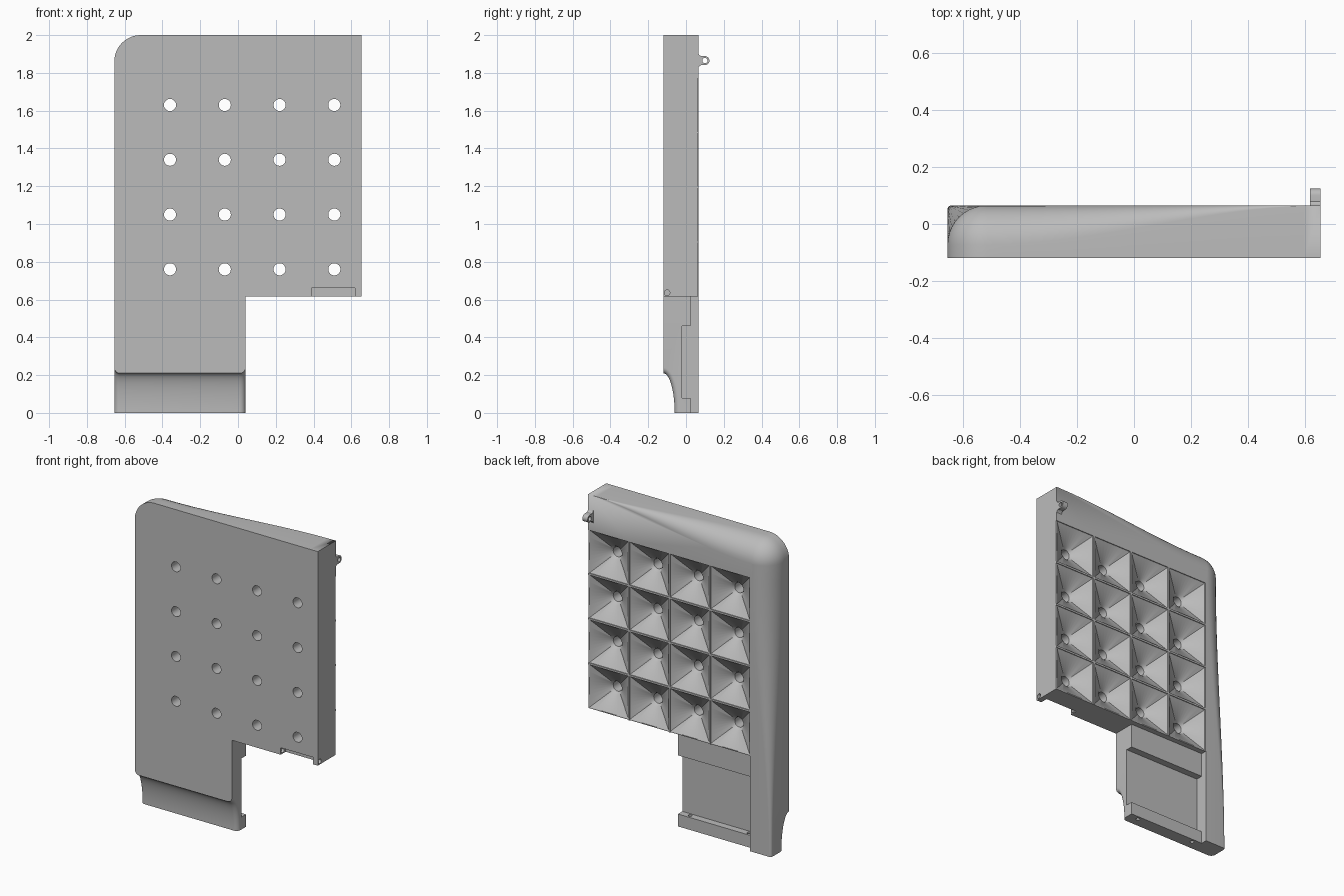
import bpy, bmesh
from math import sin, cos, pi, radians, sqrt

if "Cube" in bpy.data.objects:
    bpy.data.objects.remove(bpy.data.objects["Cube"])

grey = bpy.data.materials.new("light_grey_plastic")
grey.use_nodes = True
COLOUR = (0.5, 0.5, 0.5, 1)
grey.diffuse_color = COLOUR
grey.node_tree.nodes["Principled BSDF"].inputs["Base Color"].default_value = COLOUR

FRONT, BACK = -0.12, 0.065
SIDE, TOP, STEP_X, STEP_Z = 0.655, 2.0, 0.04, 0.615
CORNER = 0.14
PITCH = 0.29


def loft(bm, rings):
    """Skin closed rings of equal length and cap both ends."""
    loops = [[bm.verts.new(p) for p in ring] for ring in rings]
    n = len(rings[0])
    for a, b in zip(loops, loops[1:]):
        for i in range(n):
            j = (i + 1) % n
            bm.faces.new((a[i], a[j], b[j], b[i]))
    bm.faces.new(loops[0])
    bm.faces.new(loops[-1])


def make(name, solids):
    bm = bmesh.new()
    for rings in solids:
        loft(bm, rings)
    bmesh.ops.remove_doubles(bm, verts=bm.verts, dist=1e-5)
    bmesh.ops.recalc_face_normals(bm, faces=bm.faces)
    mesh = bpy.data.meshes.new(name)
    bm.to_mesh(mesh)
    bm.free()
    mesh.materials.append(grey)
    ob = bpy.data.objects.new(name, mesh)
    bpy.context.collection.objects.link(ob)
    return ob


def box(x0, x1, y0, y1, z0, z1):
    return [[(x, y0, z0), (x, y1, z0), (x, y1, z1), (x, y0, z1)] for x in (x0, x1)]


def rod_x(x0, x1, y, z, r, n=24):
    return [[(x, y + r * cos(2 * pi * i / n), z + r * sin(2 * pi * i / n))
             for i in range(n)] for x in (x0, x1)]


def rod_z(x, y, z0, z1, r, n=16):
    return [[(x + r * cos(2 * pi * i / n), y + r * sin(2 * pi * i / n), z)
             for i in range(n)] for z in (z0, z1)]


def select(ob):
    bpy.ops.object.select_all(action='DESELECT')
    ob.select_set(True)
    bpy.context.view_layer.objects.active = ob


def cut(target, name, solids):
    cutter = make(name, solids)
    cutter.hide_render = True
    mod = target.modifiers.new(name, 'BOOLEAN')
    mod.operation, mod.solver, mod.object = 'DIFFERENCE', 'EXACT', cutter
    select(target)
    bpy.ops.object.modifier_apply(modifier=name)
    bpy.data.objects.remove(cutter)


# Outline columns: x, z, inward direction, back edge rounding
def ease(t):
    return t * t * (3 - 2 * t)


BIG, SMALL = 0.138, 0.015
columns = []
for i in range(16):
    t = i / 16
    columns.append((-SIDE, t * (TOP - CORNER), 1, 0, SMALL + (BIG - SMALL) * ease(t)))
for i in range(13):
    a = i / 12 * pi / 2
    columns.append((-SIDE + CORNER * (1 - cos(a)), TOP - CORNER * (1 - sin(a)),
                    cos(a), -sin(a), BIG))
for i in range(1, 21):
    t = i / 20
    columns.append((-SIDE + CORNER + t * (2 * SIDE - CORNER), TOP, 0, -1, BIG * ease(1 - t)))
columns += [(SIDE, STEP_Z, 0, 0, 0), (STEP_X, STEP_Z, 0, 0, 0), (STEP_X, 0, 0, 0, 0)]

# Main shell, its back edge rounded most at the outer top corner
levels = [[(x, FRONT, z) for x, z, _, _, _ in columns]]
for k in range(11):
    a = k / 10 * pi / 2
    levels.append([(x + dx * r * (1 - cos(a)), BACK - r * (1 - sin(a)), z + dz * r * (1 - cos(a)))
                   for x, z, dx, dz, r in columns])
shell = make("case_shell", [levels])

# Square funnels that narrow to round through holes
N = 32


def funnel(col, row):
    cx, cz = SIDE - PITCH * (col + 0.5), STEP_Z + PITCH * (row + 0.5)
    half = PITCH / 2 - 0.006

    def square(y, open_edges):
        ring = []
        for i in range(N):
            c, s = cos(2 * pi * i / N), sin(2 * pi * i / N)
            m = half / max(abs(c), abs(s))
            x, z = cx + c * m, cz + s * m
            if open_edges and col == 0 and c * m > half - 1e-4:
                x += 0.03
            if open_edges and row == 0 and -s * m > half - 1e-4:
                z -= 0.03
            ring.append((x, y, z))
        return ring

    def circle(y, r):
        return [(cx + r * cos(2 * pi * i / N), y, cz + r * sin(2 * pi * i / N)) for i in range(N)]

    rim = BACK - 0.005
    return [square(BACK + 0.02, True), square(rim, True), square(rim, False),
            circle(-0.01, 0.046), circle(-0.03, 0.032), circle(FRONT - 0.02, 0.032)]


cut(shell, "funnel_cutter", [funnel(c, r) for c in range(4) for r in range(4)])

# Stepped compartment on the back of the lower part
INNER = SIDE - 4 * PITCH
cut(shell, "cover_recess_cutter", [box(INNER, 0.1, 0.025, 0.1, -0.1, STEP_Z)])
cut(shell, "compartment_cutter", [box(INNER, 0.1, -0.02, 0.1, 0.08, 0.46)])

# Concave scoop across the front of the foot, wrapping round its side edges
ROUND = 0.03


def scoop(x):
    e = min(max(min(x + SIDE, STEP_X - x), 0), ROUND)
    d = ROUND - sqrt(max(ROUND ** 2 - (ROUND - e) ** 2, 0))
    ring = [(x, -0.3, -0.1), (x, FRONT + 0.06 + d, -0.1)]
    for i in range(17):
        a = i / 16 * pi / 2
        ring.append((x, FRONT + (0.06 + d) * cos(a), (0.21 + d) * sin(a)))
    return ring + [(x, -0.3, 0.21 + d)]


edge = [ROUND * (1 - cos(i / 8 * pi / 2)) for i in range(9)]
stations = [-SIDE - 0.02] + [-SIDE + e for e in edge]
stations += [STEP_X - e for e in reversed(edge)] + [STEP_X + 0.02]
cut(shell, "foot_scoop_cutter", [[scoop(x) for x in stations]])

# Hinge notch, pin hole and foot holes
cut(shell, "hinge_notch_cutter", [box(0.39, 0.62, -0.2, -0.07, 0.5, 0.66)])
cut(shell, "hinge_pin_cutter", [rod_x(0.34, 0.7, -0.1, 0.636, 0.015)])
cut(shell, "foot_hole_cutter", [rod_z(x, 0.0, -0.05, 0.1, 0.012) for x in (-0.03, -0.45)])

# Small eyelet on the back near the top
EY, EZ, ER = 0.1, 1.865, 0.024
half_profile = [(BACK - 0.01, 0.042), (BACK, 0.04), (BACK + 0.005, 0.03), (BACK + 0.014, 0.024)]
profile = [(y, EZ - h) for y, h in half_profile]
profile += [(EY + ER * cos(a), EZ + ER * sin(a))
            for a in (radians(-90 + 10 * i) for i in range(19))]
profile += [(y, EZ + h) for y, h in reversed(half_profile)]
eyelet = make("eyelet", [[[(x, y, z) for y, z in profile] for x in (0.618, SIDE)]])
cut(eyelet, "eyelet_hole_cutter", [rod_x(0.5, 0.8, EY, EZ, 0.014)])

for ob in (shell, eyelet):
    select(ob)
    bpy.ops.object.shade_smooth_by_angle(angle=radians(30))
